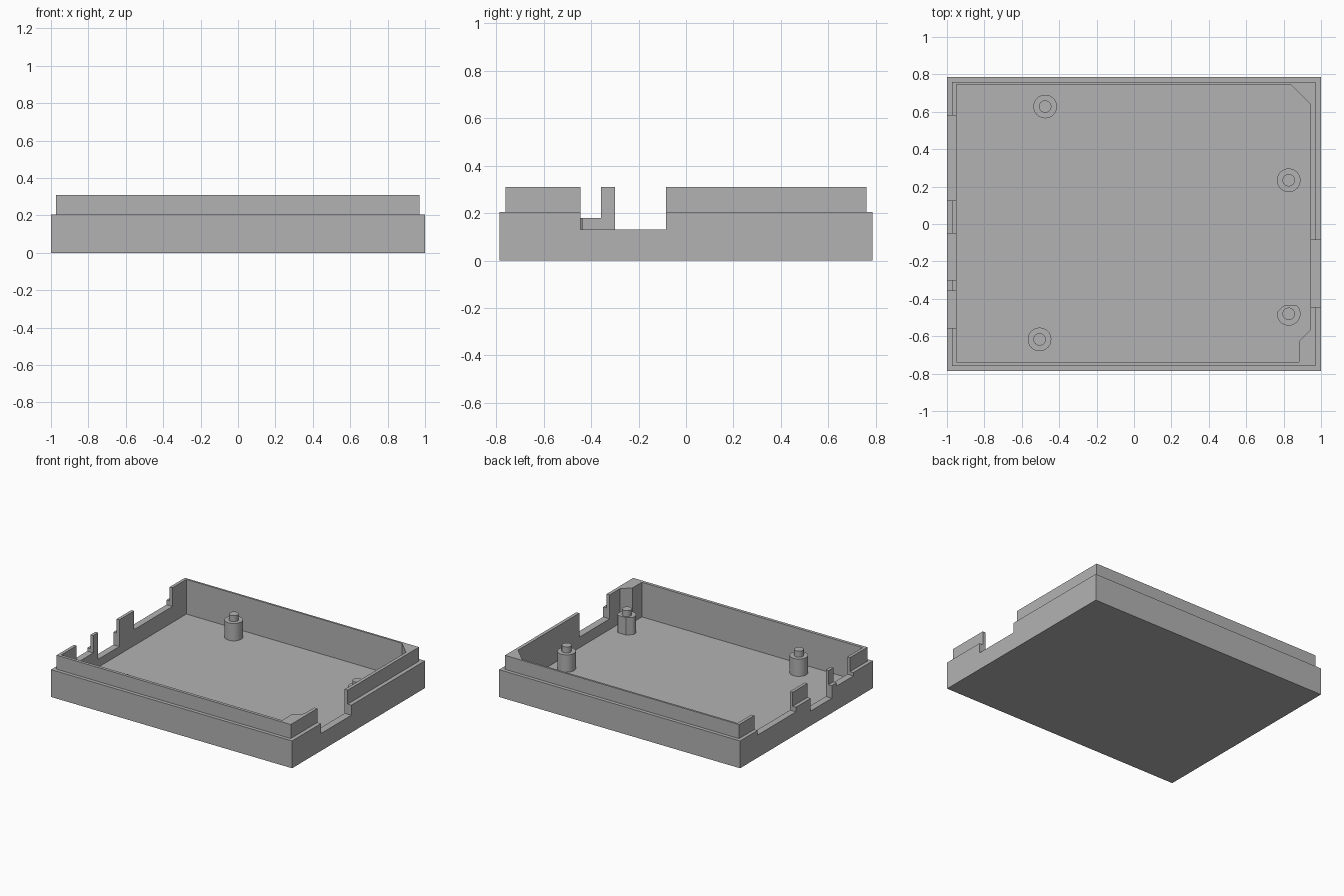
import bpy, bmesh, math

cube = bpy.data.objects.get("Cube")
if cube:
    bpy.data.objects.remove(cube, do_unlink=True)

grey = bpy.data.materials.new("plain grey")
grey.use_nodes = True
grey.diffuse_color = (0.45, 0.45, 0.45, 1)
grey.node_tree.nodes["Principled BSDF"].inputs["Base Color"].default_value = grey.diffuse_color


def add_object(name, bm):
    bmesh.ops.recalc_face_normals(bm, faces=bm.faces)
    mesh = bpy.data.meshes.new(name)
    bm.to_mesh(mesh)
    bm.free()
    mesh.materials.append(grey)
    obj = bpy.data.objects.new(name, mesh)
    bpy.context.collection.objects.link(obj)
    return obj


def extrude_outline(bm, outline, z0, z1):
    face = bm.faces.new([bm.verts.new((x, y, z0)) for x, y in outline])
    top = bmesh.ops.extrude_face_region(bm, geom=[face])["geom"]
    verts = [v for v in top if isinstance(v, bmesh.types.BMVert)]
    bmesh.ops.translate(bm, verts=verts, vec=(0, 0, z1 - z0))


def prism(name, outline, z0, z1):
    bm = bmesh.new()
    extrude_outline(bm, outline, z0, z1)
    return add_object(name, bm)


def block(name, x0, x1, y0, y1, z0, z1):
    return prism(name, [(x0, y0), (x1, y0), (x1, y1), (x0, y1)], z0, z1)


def combine(target, other, operation):
    mod = target.modifiers.new(operation.lower(), "BOOLEAN")
    mod.operation = operation
    mod.solver = "EXACT"
    mod.object = other
    bpy.context.view_layer.objects.active = target
    bpy.ops.object.modifier_apply(modifier=mod.name)
    bpy.data.objects.remove(other, do_unlink=True)


# Tray: outer block with a raised, inset lip
FLOOR, LEDGE, RIM = 0.05, 0.205, 0.31
tray = block("tray", -1, 1, -0.787, 0.787, 0, LEDGE)
lip = block("lip", -0.973, 0.97, -0.76, 0.76, 0.02, RIM)
combine(tray, lip, "UNION")

# Cavity with a chamfered back corner and a thickened front corner
cavity = prism("cavity", [
    (-0.95, -0.737), (0.882, -0.737), (0.882, -0.628), (0.945, -0.565),
    (0.945, 0.64), (0.84, 0.745), (-0.95, 0.745)], FLOOR, 0.5)
combine(tray, cavity, "DIFFERENCE")

# Connector openings in the side walls: side, y start, y end, sill height
openings = [
    (1, -0.445, -0.085, 0.13),
    (-1, 0.125, 0.58, 0.17),
    (-1, -0.30, -0.05, 0.11),
    (-1, -0.555, -0.358, 0.18),
]
for side, y0, y1, sill in openings:
    x0, x1 = sorted((side * 0.9, side * 1.1))
    combine(tray, block("opening", x0, x1, y0, y1, sill, 0.5), "DIFFERENCE")


# Board supports: a thick post carrying a thin locating pin
def circle(x, y, radius, sides=32):
    steps = [2 * math.pi * i / sides for i in range(sides)]
    return [(x + radius * math.cos(a), y + radius * math.sin(a)) for a in steps]


def trim(outline, x, y):
    """Flatten the back of a post and bevel its back right corner."""
    result = []
    for px, py in outline:
        py = min(py, y + 0.044)
        excess = max(0, (py - y) - (px - x) - 0.07) / 2
        result.append((px + excess, py - excess))
    return result


posts = {
    "back_right_post": (-0.475, 0.628),
    "front_right_post": (-0.505, -0.617),
    "back_left_post": (0.827, 0.234),
    "front_left_post": (0.827, -0.48),
}
for name, (x, y) in posts.items():
    outline = circle(x, y, 0.063)
    if name == "front_left_post":
        outline = trim(outline, x, y)
    bm = bmesh.new()
    extrude_outline(bm, outline, FLOOR - 0.01, 0.18)
    extrude_outline(bm, circle(x, y, 0.033), 0.17, 0.225)
    post = add_object(name, bm)
    bpy.ops.object.select_all(action="DESELECT")
    post.select_set(True)
    bpy.context.view_layer.objects.active = post
    bpy.ops.object.shade_smooth_by_angle(angle=math.radians(30))
